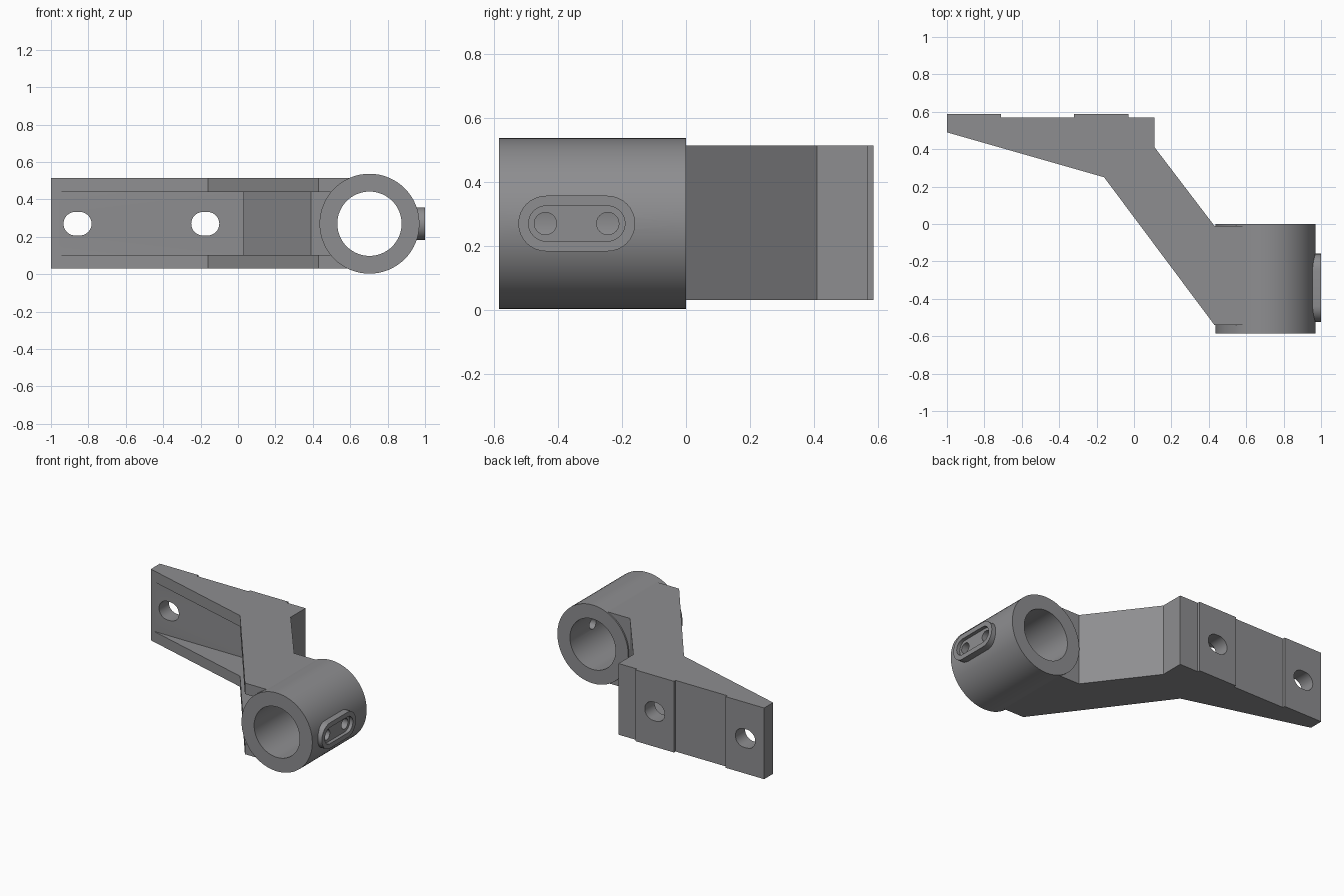
import bpy, bmesh, math

if "Cube" in bpy.data.objects:
    bpy.data.objects.remove(bpy.data.objects["Cube"])

ZC = 0.27                      # mid height of the part
grey = bpy.data.materials.new("plain_grey")
grey.diffuse_color = (0.27, 0.27, 0.28, 1)
grey.use_nodes = True
grey.node_tree.nodes["Principled BSDF"].inputs["Base Color"].default_value = grey.diffuse_color


def prism(name, pts, axis, lo, hi):
    """Extrude a 2D profile along an axis (X: pts=y,z  Y: pts=x,z  Z: pts=x,y)."""
    place = {"X": lambda a, b, t: (t, a, b),
             "Y": lambda a, b, t: (a, t, b),
             "Z": lambda a, b, t: (a, b, t)}[axis]
    bm = bmesh.new()
    face = bm.faces.new([bm.verts.new(place(a, b, lo)) for a, b in pts])
    ext = bmesh.ops.extrude_face_region(bm, geom=[face])
    verts = [v for v in ext["geom"] if isinstance(v, bmesh.types.BMVert)]
    bmesh.ops.translate(bm, verts=verts, vec=place(0, 0, hi - lo))
    bmesh.ops.recalc_face_normals(bm, faces=bm.faces[:])
    mesh = bpy.data.meshes.new(name)
    bm.to_mesh(mesh)
    bm.free()
    mesh.materials.append(grey)
    ob = bpy.data.objects.new(name, mesh)
    bpy.context.collection.objects.link(ob)
    return ob


def stadium(cx, cy, half, r, n=16):
    """Slot outline, long in the first coordinate; half=0 gives a circle."""
    pts = []
    for side, start in ((1, -90), (-1, 90)):
        for i in range(n + 1 if half else n):
            a = math.radians(start + 180 * i / n)
            pts.append((cx + side * half + r * math.cos(a), cy + r * math.sin(a)))
    return pts


def cut(ob, *cutters):
    """Subtract the cutters, then delete them."""
    for c in cutters:
        m = ob.modifiers.new("cut", "BOOLEAN")
        m.operation, m.solver, m.object = "DIFFERENCE", "EXACT", c
        c.hide_render = True
        bpy.context.view_layer.objects.active = ob
        bpy.ops.object.modifier_apply(modifier=m.name)
        bpy.data.objects.remove(c)


def smooth(ob):
    bpy.ops.object.select_all(action="DESELECT")
    ob.select_set(True)
    bpy.context.view_layer.objects.active = ob
    bpy.ops.object.shade_smooth_by_angle(angle=math.radians(30))


def slots():
    return [prism("slot_cutter", stadium(x, ZC, 0.012, 0.063), "Y", 0.2, 0.8)
            for x in (-0.858, -0.175)]


# Cranked arm, hollowed from the front into a channel
arm = prism("arm", [(-1, 0.57), (0.11, 0.57), (0.11, 0.41), (0.43, -0.01), (0.70, -0.01),
                    (0.70, -0.54), (0.43, -0.54), (-0.16, 0.25), (-1, 0.49)],
            "Z", 0.03, 0.515)
channel = prism("channel_cutter", [(-1.1, 0.482), (0.03, 0.482), (0.03, 0.383), (0.39, -0.09),
                                   (0.75, -0.09), (0.75, -0.8), (-1.1, -0.8)],
                "Z", 0.102, 0.44)
seat = prism("seat_cutter", stadium(0.703, ZC, 0, 0.262, 32), "Y", -0.7, 0.1)
cut(arm, channel, seat, *slots())
smooth(arm)

# Raised mounting pads on the back
for name, x0, x1 in (("outer_pad", -1, -0.71), ("inner_pad", -0.32, -0.03)):
    pad = prism(name, [(x0, 0.03), (x1, 0.03), (x1, 0.515), (x0, 0.515)], "Y", 0.568, 0.587)
    cut(pad, *slots())
    smooth(pad)


def screw_holes():
    return [prism("hole_cutter", stadium(y, ZC, 0, 0.035, 12), "X", 0.75, 1.1)
            for y in (-0.44, -0.245)]


# Clamp tube
tube = prism("tube", stadium(0.703, ZC, 0, 0.267, 32), "Y", -0.585, 0)
bore = prism("bore_cutter", stadium(0.703, ZC, 0, 0.172, 32), "Y", -0.7, 0.1)
cut(tube, bore, *screw_holes())
smooth(tube)

# Oblong boss with a recessed face and two screw holes
boss = prism("screw_boss", stadium(-0.342, ZC, 0.096, 0.087), "X", 0.93, 1.0)
recess = prism("recess_cutter", stadium(-0.342, ZC, 0.096, 0.055), "X", 0.976, 1.1)
cut(boss, recess, *screw_holes())
smooth(boss)
